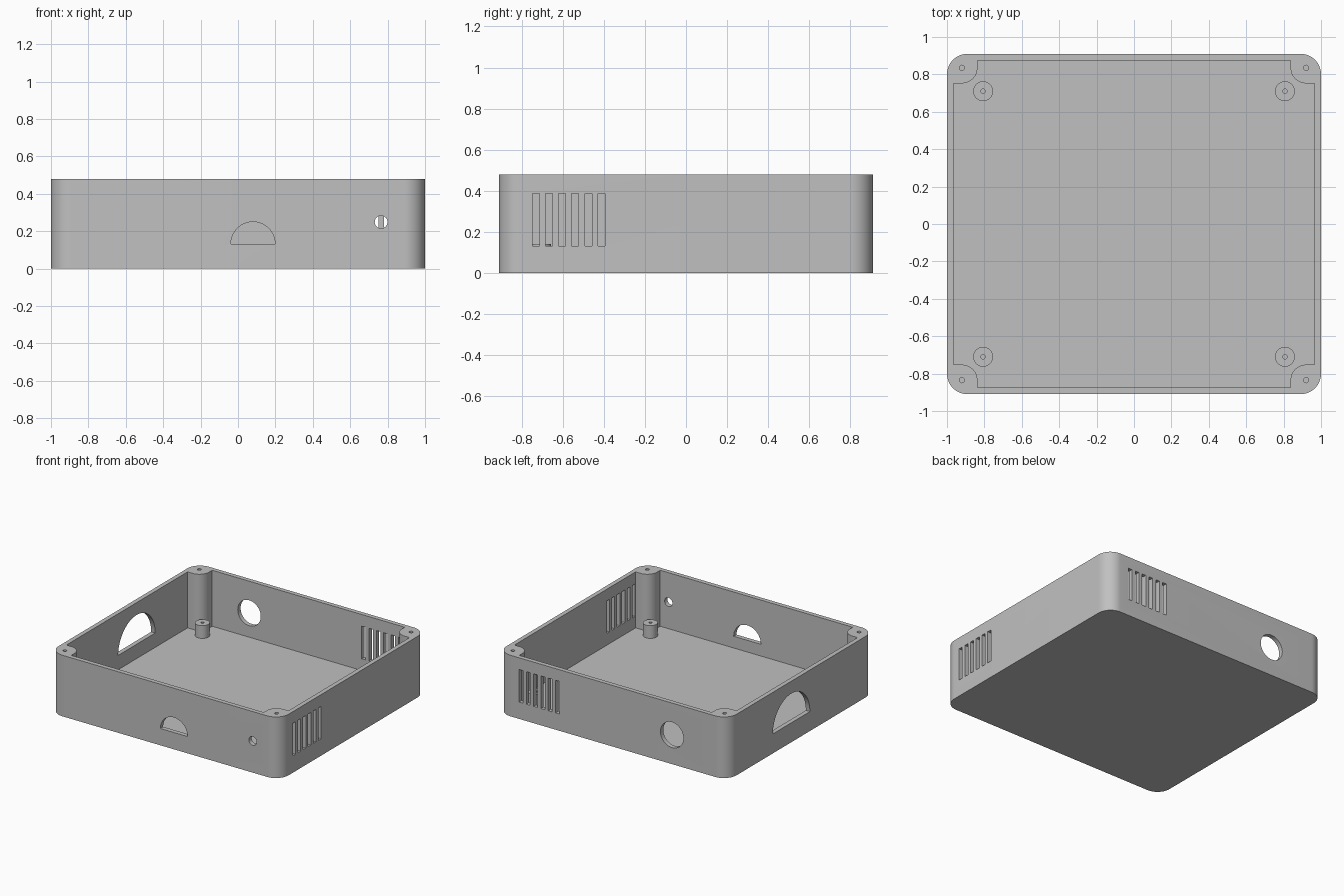
import bpy, bmesh
from math import sin, cos, pi, radians

if "Cube" in bpy.data.objects:
    bpy.data.objects.remove(bpy.data.objects["Cube"], do_unlink=True)

# Main dimensions
HX, HY, HEIGHT = 1.0, 0.91, 0.48
IN_X, IN_Y, FLOOR = 0.965, 0.875, 0.04
CORNER = 0.11
POST_X, POST_Y, POST_R = 0.92, 0.835, 0.083
STAND_X, STAND_Y, STAND_TOP = 0.807, 0.71, 0.14

grey = bpy.data.materials.new("Plain grey")
grey.use_nodes = True
grey.diffuse_color = (0.53, 0.53, 0.53, 1)
grey.node_tree.nodes["Principled BSDF"].inputs["Base Color"].default_value = (0.53, 0.53, 0.53, 1)


def arc(cx, cy, r, start, end, steps=16):
    angles = [radians(start + (end - start) * i / steps) for i in range(steps + 1)]
    return [(cx + r * cos(a), cy + r * sin(a)) for a in angles]


def circle(cx, cy, r, steps=48):
    return arc(cx, cy, r, 0, 360, steps)[:-1]


def four_way(quarter):
    """Mirror a +x +y quarter outline into a closed, symmetric outline."""
    half = quarter + [(-x, y) for x, y in reversed(quarter)]
    return half + [(x, -y) for x, y in reversed(half)]


def add_prism(bm, outline, low, high, axis="z"):
    """Extrude an outline along an axis; side outlines are (along wall, z)."""
    place = {"x": lambda u, v, w: (w, u, v),
             "y": lambda u, v, w: (u, w, v),
             "z": lambda u, v, w: (u, v, w)}[axis]
    rings = [[bm.verts.new(place(u, v, w)) for u, v in outline] for w in (low, high)]
    n = len(outline)
    bm.faces.new(rings[0])
    bm.faces.new(rings[1])
    for i in range(n):
        j = (i + 1) % n
        bm.faces.new((rings[0][i], rings[0][j], rings[1][j], rings[1][i]))


def make(name, prisms):
    bm = bmesh.new()
    for p in prisms:
        add_prism(bm, *p)
    bmesh.ops.recalc_face_normals(bm, faces=bm.faces)
    mesh = bpy.data.meshes.new(name)
    bm.to_mesh(mesh)
    bm.free()
    mesh.materials.append(grey)
    obj = bpy.data.objects.new(name, mesh)
    bpy.context.collection.objects.link(obj)
    return obj


def activate(obj):
    bpy.ops.object.select_all(action="DESELECT")
    obj.select_set(True)
    bpy.context.view_layer.objects.active = obj


def cut(obj, prisms):
    cutter = make("cutter", prisms)
    cutter.hide_render = True
    mod = obj.modifiers.new("cut", "BOOLEAN")
    mod.operation, mod.solver, mod.object = "DIFFERENCE", "EXACT", cutter
    activate(obj)
    bpy.ops.object.modifier_apply(modifier=mod.name)
    bpy.data.objects.remove(cutter, do_unlink=True)


def smooth(obj):
    activate(obj)
    bpy.ops.object.shade_smooth_by_angle(angle=radians(30))


def vents(first, step, low=0.132, high=0.388, width=0.034):
    """Six upright slots in a row."""
    rows = []
    for i in range(6):
        a = first + i * step - width / 2
        rows.append([(a, low), (a + width, low), (a + width, high), (a, high)])
    return rows


corners = [(sx, sy) for sx in (-1, 1) for sy in (-1, 1)]

# Tray body with rounded corners
body = make("tray_body", [(four_way(arc(HX - CORNER, HY - CORNER, CORNER, 0, 90)), 0, HEIGHT)])

# Cavity that leaves a screw post in each corner
cavity = ([(IN_X, POST_Y - POST_R)] + arc(POST_X, POST_Y, POST_R, 270, 180)
          + [(POST_X - POST_R, IN_Y)])
cut(body, [(four_way(cavity), FLOOR, HEIGHT + 0.1)])

# Screw holes in the posts, wall openings and vent slots
openings = [(circle(sx * POST_X, sy * POST_Y, 0.014, 16), 0.2, HEIGHT + 0.1) for sx, sy in corners]
front, back, left, right = (-1.0, -0.85), (0.85, 1.0), (-1.1, -0.94), (0.94, 1.1)
openings += [
    (arc(0.08, 0.132, 0.118, 0, 180, 32), *front, "y"),
    (circle(0.765, 0.249, 0.034, 32), *front, "y"),
    (circle(-0.515, 0.23, 0.1), *back, "y"),
    (arc(0.12, 0.153, 0.23, 0, 180, 40), *left, "x"),
]
openings += [(slot, *back, "y") for slot in vents(0.798, -0.0636)]
openings += [(slot, *right, "x") for slot in vents(-0.73, 0.0636)]
cut(body, openings)
smooth(body)

# Standoffs on the floor, each with a blind bore
for sx, sy in corners:
    x, y = sx * STAND_X, sy * STAND_Y
    name = ("back" if sy > 0 else "front") + ("_left" if sx > 0 else "_right") + "_standoff"
    standoff = make(name, [(circle(x, y, 0.053, 40), FLOOR - 0.01, STAND_TOP)])
    cut(standoff, [(circle(x, y, 0.012, 16), FLOOR + 0.005, STAND_TOP + 0.1)])
    smooth(standoff)
